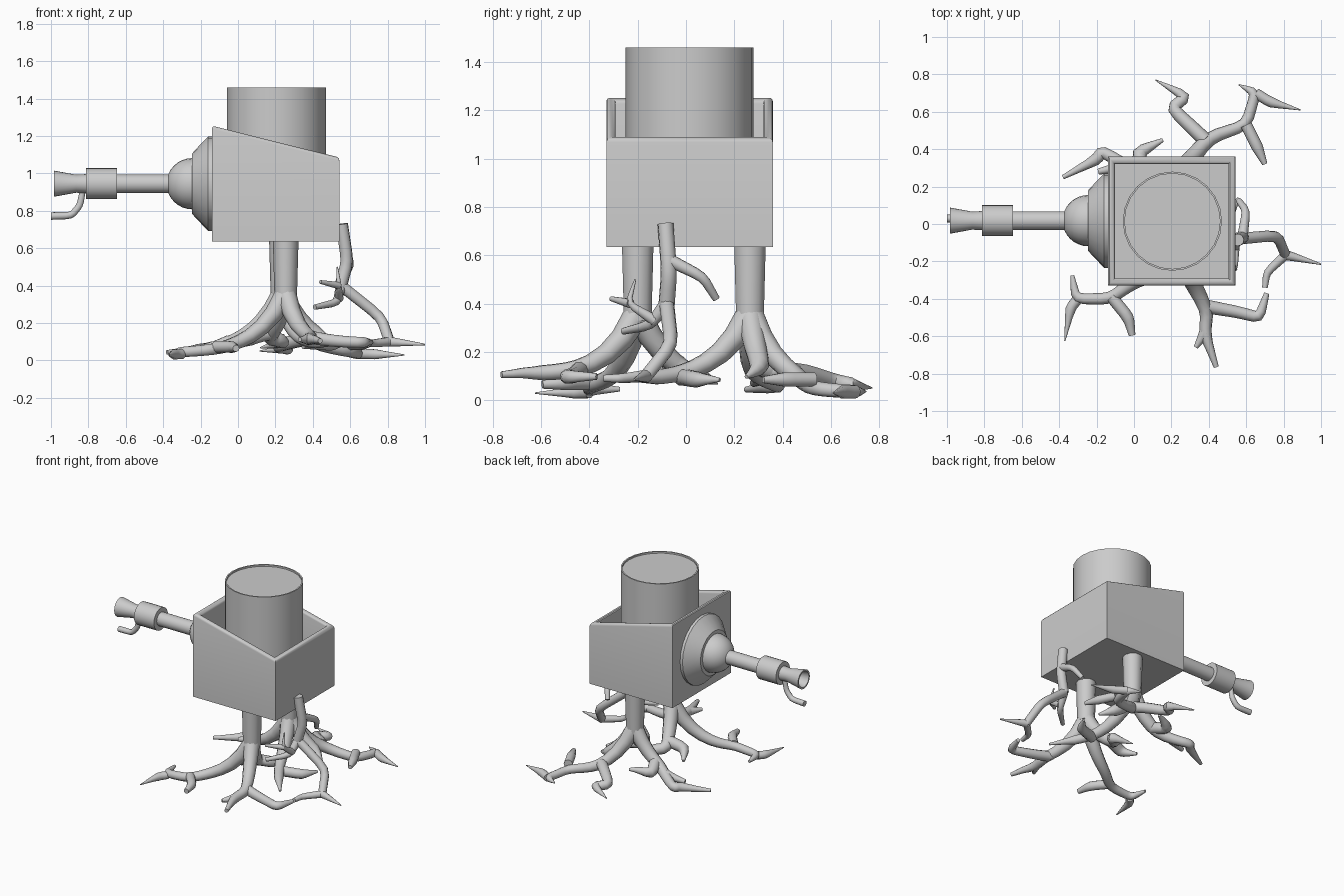
import bpy, bmesh
from math import sin, cos, pi, exp
from mathutils import Vector

if "Cube" in bpy.data.objects:
    bpy.data.objects.remove(bpy.data.objects["Cube"])


def finish(ob, angle=0.6):
    bpy.ops.object.select_all(action='DESELECT')
    ob.select_set(True)
    bpy.context.view_layer.objects.active = ob
    if ob.type == 'CURVE':
        bpy.ops.object.convert(target='MESH')
    bpy.ops.object.shade_smooth_by_angle(angle=angle)


def from_bmesh(name, bm):
    bmesh.ops.recalc_face_normals(bm, faces=bm.faces)
    me = bpy.data.meshes.new(name)
    bm.to_mesh(me)
    bm.free()
    ob = bpy.data.objects.new(name, me)
    bpy.context.collection.objects.link(ob)
    finish(ob)


def lathe(name, profile, origin, along_x=False, n=24):
    """Revolve (distance, radius) pairs round z or x; both ends are capped."""
    bm = bmesh.new()
    rings = []
    for d, r in profile:
        ring = []
        for i in range(n):
            u, v = r * cos(2 * pi * i / n), r * sin(2 * pi * i / n)
            p = Vector((d, u, v)) if along_x else Vector((u, v, d))
            ring.append(bm.verts.new(p + Vector(origin)))
        rings.append(ring)
    for a, b in zip(rings, rings[1:]):
        for i in range(n):
            j = (i + 1) % n
            bm.faces.new((a[i], a[j], b[j], b[i]))
    bm.faces.new(rings[0])
    bm.faces.new(rings[-1])
    from_bmesh(name, bm)


def tubes(name, paths):
    """Round tubes; each path is a list of (point, radius)."""
    cu = bpy.data.curves.new(name, 'CURVE')
    cu.dimensions = '3D'
    cu.bevel_depth = 1
    cu.bevel_resolution = 3
    cu.use_fill_caps = True
    for path in paths:
        sp = cu.splines.new('POLY')
        sp.points.add(len(path) - 1)
        for q, (p, r) in zip(sp.points, path):
            q.co = (*p, 1)
            q.radius = r
    ob = bpy.data.objects.new(name, cu)
    bpy.context.collection.objects.link(ob)
    finish(ob, 0.9)


def dense(points, steps=4):
    """Subdivide a path and round its elbows a little."""
    pts = [Vector(p) for p in points]
    out = [a.lerp(b, k / steps) for a, b in zip(pts, pts[1:]) for k in range(steps)]
    out.append(pts[-1])
    mid = [(a + b * 2 + c) / 4 for a, b, c in zip(out, out[1:], out[2:])]
    return [out[0]] + mid + [out[-1]]


def taper(points, r0, r1):
    pts = dense(points)
    return [(p, r0 + (r1 - r0) * i / (len(pts) - 1)) for i, p in enumerate(pts)]


def root_system(name, trunk, branches):
    """A trunk whose plan-view branches sink and thin with distance from it."""
    base = Vector(trunk)
    paths = [taper([(*trunk, .66), (*trunk, .33)], .069, .06)]
    for plan, tip, lift in branches:
        pts, path = dense(plan), []
        for i, p in enumerate(pts):
            d = (p - base).length
            thick = .024 + .032 * exp(-d / .3)
            left = min(1, (len(pts) - 1 - i) / 4)         # narrows over last segment
            path.append(((p.x, p.y, .035 + .325 * exp(-d / .17) + lift * min(1, d * 2)),
                         tip + (thick - tip) * left))
        paths.append(path)
    tubes(name, paths)


# open planter box with sloping rounded rim
bm = bmesh.new()
bmesh.ops.create_cube(bm, size=1)
for v in bm.verts:
    left, top = v.co.x < 0, v.co.z > 0
    v.co = (-.14 if left else .542, -.33 if v.co.y < 0 else .36,
            (1.255 if left else 1.085) if top else .635)
bm.normal_update()
lid = max(bm.faces, key=lambda f: f.calc_center_median().z)
rim = list(lid.edges)
bmesh.ops.inset_region(bm, faces=[lid], thickness=.055)
floor = bmesh.ops.extrude_discrete_faces(bm, faces=[lid])['faces'][0]
top_loop = [e for v in floor.verts for e in v.link_edges if e not in floor.edges[:]]
top_verts = {e.other_vert(v) for v in floor.verts for e in v.link_edges if e in top_loop}
rim = [e for e in bm.edges if e in rim or all(v in top_verts for v in e.verts)]
for v in floor.verts:
    v.co.z = .69
bmesh.ops.bevel(bm, geom=rim, offset=.017, segments=3, profile=.5, affect='EDGES')
from_bmesh("box", bm)

# drum standing in the box, with a recessed lid
lathe("drum", [(.69, .265), (1.46, .265), (1.46, .255), (1.448, .255)], (.205, .015, 0))

# stepped flange, dome, spout pipe, collar, nozzle and hook
AXIS = (0, .018, .945)
lathe("flange", [(-.13, .252), (-.16, .252), (-.215, .195), (-.245, .162), (-.245, .1)],
      AXIS, True)
lathe("dome", [(-.245 - .137 * sin(t * pi / 16), .137 * cos(t * pi / 16))
               for t in range(8)], AXIS, True)
lathe("pipe", [(-.3, .05), (-.66, .05)], AXIS, True)
lathe("collar", [(-.648, .083), (-.812, .083)], AXIS, True)
lathe("nozzle", [(-.8, .052), (-.865, .048), (-.985, .07), (-.985, .058), (-.88, .036)],
      AXIS, True)
tubes("trigger_hook", [taper([(-.83, .025, .91), (-.845, .025, .83), (-.89, .025, .775),
                              (-1, .03, .772)], .017, .021)])

# roots below the back trunk: plan path, tip radius, lift
B = (.235, .265)
root_system("back_roots", B, [
    ([B, (.4, .46), (.6, .53), (.65, .7), (.56, .745)], .003, -.01),
    ([(.65, .7), (.73, .65), (.89, .61)], .003, -.01),
    ([(.6, .53), (.66, .41), (.7, .32)], .014, .03),
    ([(.38, .45), (.2, .62), (.28, .68), (.115, .77)], .003, 0),
    ([B, (.02, .27), (-.17, .39), (-.2, .345), (-.38, .25)], .012, 0),
    ([(-.05, .31), (-.19, .28)], .016, .01),
    ([(.06, .27), (.02, .38), (.155, .45)], .01, 0),
    ([B, (.33, .02), (.42, -.12), (.53, -.26)], .008, .04),
    ([(.35, -.02), (.5, .04), (.56, .14)], .008, .01),
    ([B, (.42, .31), (.52, .25)], .008, 0),
])

# roots below the front trunk
F = (.255, -.2)
root_system("front_roots", F, [
    ([F, (.39, -.46), (.38, -.59), (.44, -.765)], .014, .06),
    ([(.38, -.58), (.33, -.66)], .012, .06),
    ([(.38, -.44), (.55, -.47), (.67, -.5), (.71, -.37)], .014, .045),
    ([F, (-.0, -.31), (-.13, -.4), (-.31, -.4), (-.33, -.275)], .01, 0),
    ([(-.3, -.4), (-.34, -.45), (-.37, -.625)], .003, -.01),
    ([(-.12, -.39), (-.03, -.5), (-.01, -.595)], .018, .01),
    ([F, (.16, 0), (.25, .06), (.12, .13)], .004, -.01),
    ([(.19, -.04), (.06, -.07), (0, .03)], .01, 0),
])

# root clinging to the right side of the box
FORK, FOOT = (.55, -.08, .4), (.81, -.165, .1)
tubes("side_root", [
    taper([(.555, -.085, .73), (.585, -.07, .53), FORK], .033, .034),
    taper([FORK, (.765, -.06, .23), FOOT], .031, .028),
    taper([FOOT, (1, -.215, .085)], .028, .004),
    taper([FOOT, (.71, -.26, .09), (.7, -.34, .09)], .026, .015),
    taper([(.58, -.07, .58), (.6, .07, .51), (.56, .125, .42)], .028, .016),
    taper([FORK, (.53, -.15, .31), (.41, -.26, .285)], .03, .014),
    taper([(.54, -.13, .33), (.54, -.24, .4), (.53, -.21, .5)], .024, .004),
    taper([(.54, -.23, .4), (.44, -.31, .42)], .02, .01),
])
